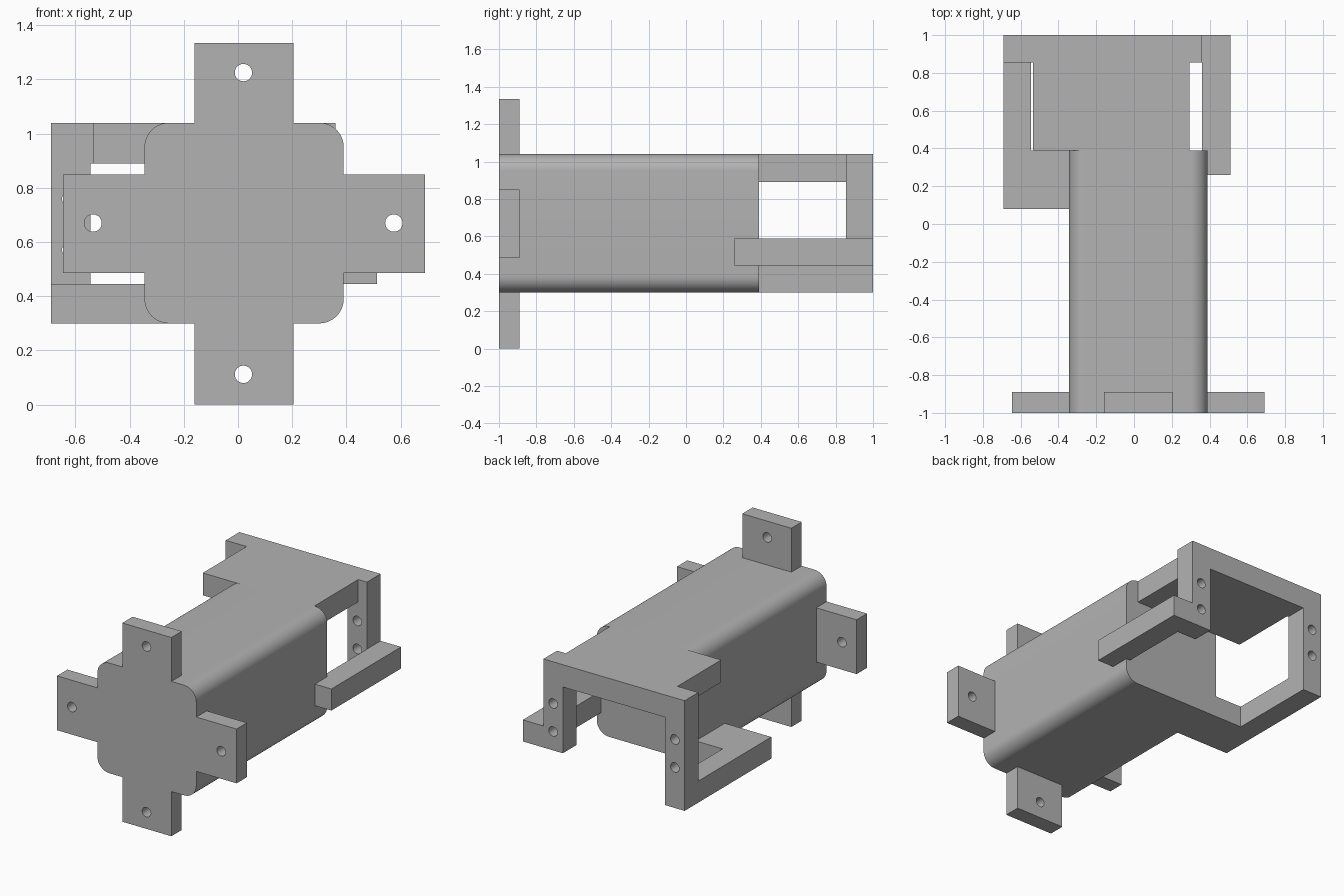
import bpy, bmesh, math
from mathutils import Vector

if "Cube" in bpy.data.objects:
    bpy.data.objects.remove(bpy.data.objects["Cube"], do_unlink=True)

grey = bpy.data.materials.new("plain grey")
grey.use_nodes = True
colour = (0.45, 0.45, 0.45, 1)
grey.diffuse_color = colour
grey.node_tree.nodes["Principled BSDF"].inputs["Base Color"].default_value = colour


def prism(name, points, start, end, axis):
    """Extrude a flat outline along y (outline in x, z) or along z (outline in x, y)."""
    def place(a, b, c):
        return (a, c, b) if axis == "y" else (a, b, c)
    bm = bmesh.new()
    face = bm.faces.new([bm.verts.new(place(a, b, start)) for a, b in points])
    out = bmesh.ops.extrude_face_region(bm, geom=[face])
    moved = [g for g in out["geom"] if isinstance(g, bmesh.types.BMVert)]
    bmesh.ops.translate(bm, verts=moved, vec=Vector(place(0, 0, end - start)))
    bmesh.ops.recalc_face_normals(bm, faces=bm.faces)
    mesh = bpy.data.meshes.new(name)
    bm.to_mesh(mesh)
    bm.free()
    mesh.materials.append(grey)
    obj = bpy.data.objects.new(name, mesh)
    bpy.context.collection.objects.link(obj)
    return obj


def rect(a0, a1, b0, b1):
    return [(a0, b0), (a1, b0), (a1, b1), (a0, b1)]


def drill(obj, x, z, y):
    """Cut a round hole along y."""
    bpy.ops.mesh.primitive_cylinder_add(vertices=32, radius=0.032, depth=0.4,
                                        location=(x, y, z), rotation=(math.pi / 2, 0, 0))
    cutter = bpy.context.object
    cutter.name = obj.name + "_hole_cutter"
    cutter.data.materials.append(grey)
    cutter.hide_render = True
    cutter.display_type = "WIRE"
    cutter.hide_set(True)
    mod = obj.modifiers.new("hole", "BOOLEAN")
    mod.object = cutter
    mod.operation = "DIFFERENCE"
    mod.solver = "EXACT"


left, right, low, high = -0.345, 0.39, 0.30, 1.04
front, back, tail, radius = -1.0, 0.39, 1.0, 0.09

# Main body with rounded long edges
outline = []
corners = [(right, high), (left, high), (left, low), (right, low)]
for i, (x, z) in enumerate(corners):
    cx = x - radius if x > 0 else x + radius
    cz = z - radius if z > 0.6 else z + radius
    for k in range(13):
        angle = math.radians(90 * i + 7.5 * k)
        outline.append((cx + radius * math.cos(angle), cz + radius * math.sin(angle)))
body = prism("body", outline, front, back, "y")
bpy.context.view_layer.objects.active = body
body.select_set(True)
bpy.ops.object.shade_smooth_by_angle(angle=math.radians(30))

# Four mounting tabs, each with one hole
tabs = {
    "top_tab": (rect(-0.16, 0.205, high, 1.335), 0.02, 1.225),
    "bottom_tab": (rect(-0.16, 0.205, 0, low), 0.02, 0.112),
    "right_tab": (rect(-0.645, left, 0.485, 0.85), -0.535, 0.67),
    "left_tab": (rect(right, 0.69, 0.485, 0.85), 0.575, 0.67),
}
for name, (points, x, z) in tabs.items():
    drill(prism(name, points, front, -0.89, "y"), x, z, -0.95)

# Rear portal frame with one long and one short leg, two holes in each
beam = 0.89
portal = [(-0.69, low), (-0.545, low), (-0.545, beam), (0.215, beam),
          (0.215, 0.445), (0.36, 0.445), (0.36, high), (-0.69, high)]
frame = prism("rear_frame", portal, 0.855, tail, "y")
for x in (-0.617, 0.288):
    for z in (0.572, 0.76):
        drill(frame, x, z, 0.93)

# Roof plate joining the body to the frame
prism("roof_plate", rect(-0.535, 0.295, back, 0.855), beam, high, "z")

# Stepped lower bracket from the body to the long leg
bracket = [(-0.69, 0.08), (left + radius, 0.08), (left + radius, back),
           (-0.545, back), (-0.545, 0.855), (-0.69, 0.855)]
prism("lower_bracket", bracket, low, 0.445, "z")

# Straight arm beside the short leg
prism("side_arm", rect(0.36, 0.512, 0.26, tail), 0.445, 0.59, "z")
